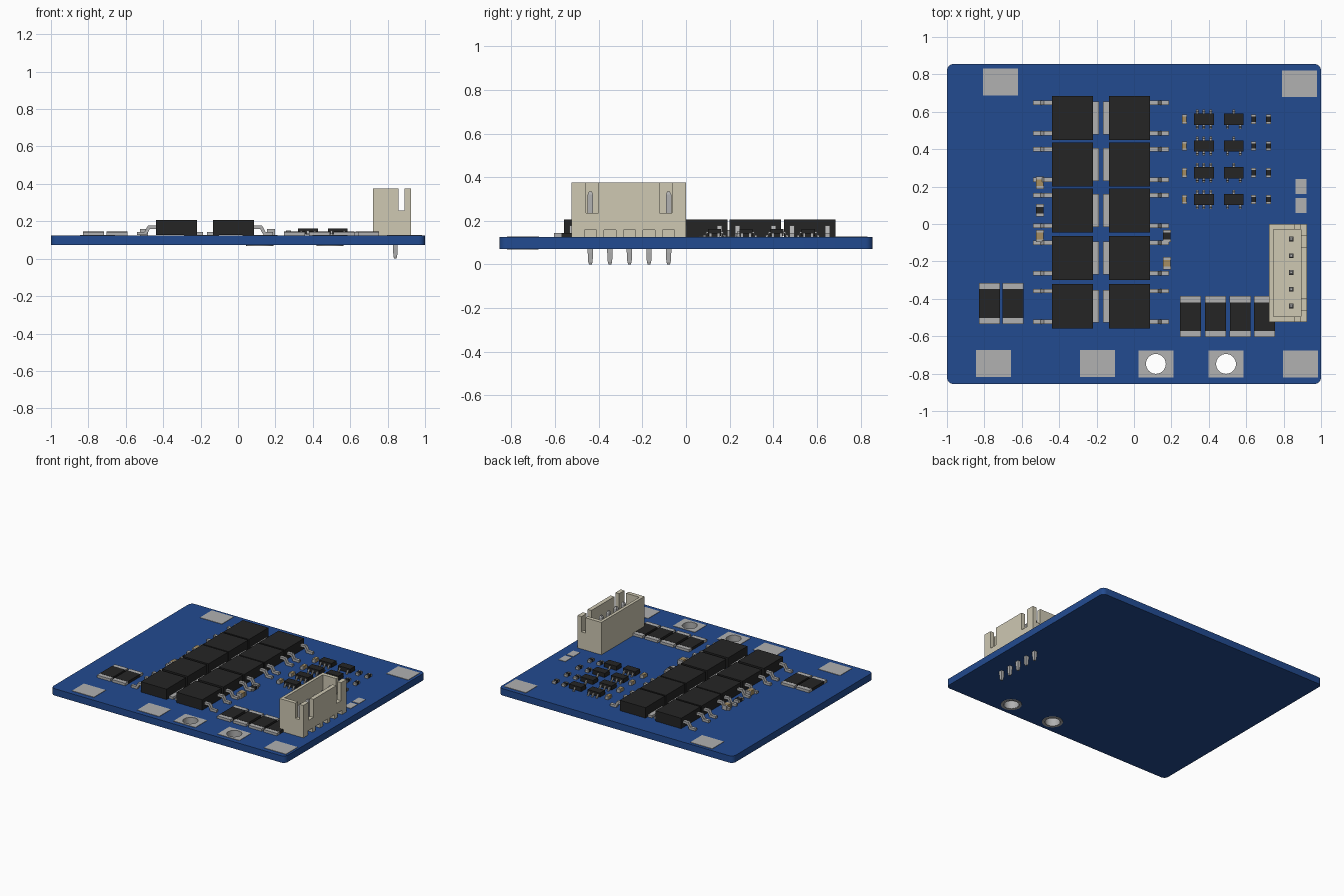
import bpy, bmesh, math
from mathutils import Vector, Matrix

if "Cube" in bpy.data.objects:
    bpy.data.objects.remove(bpy.data.objects["Cube"])


def material(name, rgb):
    m = bpy.data.materials.new(name)
    m.diffuse_color = (*rgb, 1)
    m.use_nodes = True
    m.node_tree.nodes["Principled BSDF"].inputs["Base Color"].default_value = m.diffuse_color
    return m


BLUE = material("board_blue", (0.016, 0.07, 0.28))
BLACK = material("chip_black", (0.018, 0.018, 0.018))
METAL = material("tinned_metal", (0.44, 0.44, 0.44))
CREAM = material("connector_cream", (0.62, 0.58, 0.45))
TAN = material("capacitor_tan", (0.38, 0.27, 0.12))
Z0, Z1 = 0.072, 0.125  # board underside and top


def finish(bm, name, mat):
    bmesh.ops.recalc_face_normals(bm, faces=bm.faces)
    me = bpy.data.meshes.new(name)
    bm.to_mesh(me)
    bm.free()
    me.materials.append(mat)
    ob = bpy.data.objects.new(name, me)
    bpy.context.collection.objects.link(ob)
    return ob


def add_box(bm, x0, x1, y0, y1, z0, z1):
    m = Matrix.Translation(((x0 + x1) / 2, (y0 + y1) / 2, (z0 + z1) / 2))
    bmesh.ops.create_cube(bm, size=1, matrix=m @ Matrix.Diagonal((x1 - x0, y1 - y0, z1 - z0, 1)))


def boxes(name, mat, items):
    bm = bmesh.new()
    for b in items:
        add_box(bm, *b)
    return finish(bm, name, mat)


def centred(x, y, w, d, z0, z1):
    return (x - w / 2, x + w / 2, y - d / 2, y + d / 2, z0, z1)


def circle(x, y, r, n=32):
    return [(x + r * math.cos(2 * math.pi * i / n), y + r * math.sin(2 * math.pi * i / n)) for i in range(n)]


def rect(x, y, w, d, r=0.0):
    if r == 0:
        return [(x + a * w / 2, y + b * d / 2) for a, b in ((1, 1), (-1, 1), (-1, -1), (1, -1))]
    pts = []
    for k, (a, b) in enumerate(((1, 1), (-1, 1), (-1, -1), (1, -1))):
        for i in range(7):
            t = math.pi / 2 * (k + i / 6)
            pts.append((x + a * (w / 2 - r) + r * math.cos(t), y + b * (d / 2 - r) + r * math.sin(t)))
    return pts


def plate(name, mat, loops, z0, z1):
    """Filled outline with holes, extruded between z0 and z1."""
    cu = bpy.data.curves.new(name, 'CURVE')
    cu.dimensions, cu.fill_mode, cu.extrude = '2D', 'BOTH', (z1 - z0) / 2
    for pts in loops:
        s = cu.splines.new('POLY')
        s.points.add(len(pts) - 1)
        for p, (x, y) in zip(s.points, pts):
            p.co = (x, y, 0, 1)
        s.use_cyclic_u = True
    tmp = bpy.data.objects.new(name, cu)
    bpy.context.collection.objects.link(tmp)
    me = bpy.data.meshes.new_from_object(tmp.evaluated_get(bpy.context.evaluated_depsgraph_get()))
    bpy.data.objects.remove(tmp)
    bm = bmesh.new()
    bm.from_mesh(me)
    bmesh.ops.remove_doubles(bm, verts=bm.verts, dist=1e-5)
    bmesh.ops.translate(bm, verts=bm.verts, vec=(0, 0, (z0 + z1) / 2))
    return finish(bm, name, mat)


def gull(bm, x, y, direction, length, zt, t, width):
    """Bent lead that leaves a chip side and steps down to the board."""
    d = Vector(direction)
    side = Vector((-d.y, d.x, 0)) * width
    L, f = length, Z1 + 0.001
    prof = [(0, zt), (.42 * L, zt), (.6 * L, f + t), (L, f + t), (L, f), (.5 * L, f), (.32 * L, zt - t), (0, zt - t)]
    face = bm.faces.new([bm.verts.new(Vector((x, y, z)) + d * u - side / 2) for u, z in prof])
    ext = bmesh.ops.extrude_face_region(bm, geom=[face])
    bmesh.ops.translate(bm, verts=[v for v in ext['geom'] if isinstance(v, bmesh.types.BMVert)], vec=side)


# Circuit board with two wire holes
HOLES = [(0.117, -0.748), (0.492, -0.748)]
plate("circuit_board", BLUE,
      [rect(0, 0, 2, 1.71, 0.035)] + [circle(x, y, 0.056) for x, y in HOLES], Z0, Z1)

# Solder pads
pads = [(-0.713, 0.76), (0.885, 0.75), (-0.751, -0.745), (-0.195, -0.745), (0.89, -0.748)]
boxes("solder_pads", METAL, [centred(x, y, 0.187, 0.144, Z1 - 0.005, Z1 + 0.003) for x, y in pads]
      + [centred(0.892, y, 0.058, 0.08, Z1 - 0.005, Z1 + 0.003) for y in (0.2, 0.1)])
for i, (x, y) in enumerate(HOLES):
    plate(f"hole_pad_{i}", METAL, [rect(x, y, 0.187, 0.144), circle(x, y, 0.054)], Z1 - 0.003, Z1 + 0.003)
    plate(f"hole_sleeve_{i}", METAL, [circle(x, y, 0.0565), circle(x, y, 0.053)], Z0 - 0.002, Z1 + 0.002)
    plate(f"hole_ring_{i}", METAL, [circle(x, y, 0.073), circle(x, y, 0.054)], Z0 - 0.004, Z0 + 0.002)

# Power transistors: two columns of five, leads facing outward
bodies, tabs, leads = [], [], bmesh.new()
for y in (0.567, 0.318, 0.072, -0.182, -0.44):
    for xc, s in ((-0.329, -1), (-0.024, 1)):
        bodies.append(centred(xc, y, 0.219, 0.236, Z1 + 0.002, 0.207))
        tabs.append(centred(xc - s * 0.125, y, 0.036, 0.175, Z1, 0.143))
        for dy in (-0.082, 0.082):
            gull(leads, xc + s * 0.109, y + dy, (s, 0, 0), 0.103, 0.178, 0.018, 0.023)
boxes("power_transistor_bodies", BLACK, bodies)
boxes("power_transistor_tabs", METAL, tabs)
finish(leads, "power_transistor_leads", METAL)

# Small control chips: four rows of a six-lead and a three-lead package
ROWS = (0.56, 0.417, 0.274, 0.131)
bodies, leads = [], bmesh.new()
for y in ROWS:
    for x, up, down in ((0.374, (-.036, 0, .036), (-.036, 0, .036)), (0.534, (0,), (-.034, .034))):
        bodies.append(centred(x, y, 0.105, 0.06, Z1 + 0.005, 0.162))
        for offs, s in ((up, 1), (down, -1)):
            for dx in offs:
                gull(leads, x + dx, y + s * 0.03, (0, s, 0), 0.022, 0.15, 0.008, 0.013)
boxes("control_chip_bodies", BLACK, bodies)
finish(leads, "control_chip_leads", METAL)


def chips(name, mat, spots, w, d, h, core):
    """Two-terminal parts: metal end caps around a coloured core."""
    e = d * (1 - core) / 2
    boxes(name + "_cores", mat, [centred(x, y, w, d * core, Z1, Z1 + h) for x, y in spots])
    boxes(name + "_ends", METAL, [centred(x, y + s * (d - e) / 2, w + .001, e, Z1, Z1 + h - .001)
                                  for x, y in spots for s in (-1, 1)])


# Shunt resistors, small resistors and capacitors
chips("shunt_resistors", BLACK, [(x, -0.495) for x in (0.302, 0.435, 0.568, 0.698)]
      + [(-0.773, -0.425), (-0.646, -0.425)], 0.112, 0.218, 0.02, 0.7)
chips("row_resistors", BLACK, [(x, y) for x in (0.64, 0.72) for y in ROWS], 0.026, 0.05, 0.02, 0.55)
chips("row_capacitors", TAN, [(0.269, y) for y in ROWS], 0.026, 0.05, 0.026, 0.55)
chips("side_resistors", BLACK, [(-0.503, 0.074), (0.176, -0.064)], 0.04, 0.066, 0.02, 0.55)
chips("side_capacitors", TAN, [(-0.503, 0.22), (-0.503, -0.064), (0.176, -0.21)], 0.04, 0.066, 0.035, 0.55)

# Connector housing: box hollowed from above, with slots and pin notches
PINS = [-0.08 - 0.0895 * i for i in range(5)]
X0, X1, Y0, Y1, TOP = 0.722, 0.925, -0.525, 0.001, 0.375
housing = boxes("connector_housing", CREAM, [(X0, X1, Y0, Y1, Z1, TOP)])
cuts = [(X0 + 0.023, X1 - 0.032, Y0 + 0.03, Y1 - 0.03, 0.165, 0.5),   # cavity
        (0.857, 0.891, Y0 - 0.1, Y1 + 0.1, 0.257, 0.5)]              # end wall slots
cuts += [(X1 - 0.06, X1 + 0.1, y - 0.029, y + 0.029, 0.236, 0.5) for y in (-0.43, -0.093)]
cuts += [(X1 - 0.035, X1 + 0.1, y - 0.027, y + 0.027, 0.05, 0.158) for y in PINS]
for c in cuts:
    cutter = boxes("housing_cutter", CREAM, [c])
    cutter.hide_render = True
    mod = housing.modifiers.new("cut", 'BOOLEAN')
    mod.operation, mod.object, mod.solver = 'DIFFERENCE', cutter, 'EXACT'
    bpy.context.view_layer.objects.active = housing
    bpy.ops.object.modifier_apply(modifier=mod.name)
    bpy.data.objects.remove(cutter)

# Connector pins with tapered tips below the board
bm = bmesh.new()
for y in PINS:
    sections = [(0.0, 0.006), (0.012, 0.010), (0.055, 0.0125), (0.32, 0.0125), (0.335, 0.006)]
    rings = [[bm.verts.new((0.841 + a * h, y + b * h, z)) for a, b in ((1, 1), (-1, 1), (-1, -1), (1, -1))]
             for z, h in sections]
    for lo, hi in zip(rings, rings[1:]):
        for i in range(4):
            bm.faces.new((lo[i], lo[(i + 1) % 4], hi[(i + 1) % 4], hi[i]))
    bm.faces.new(rings[0])
    bm.faces.new(rings[-1])
finish(bm, "connector_pins", METAL)
